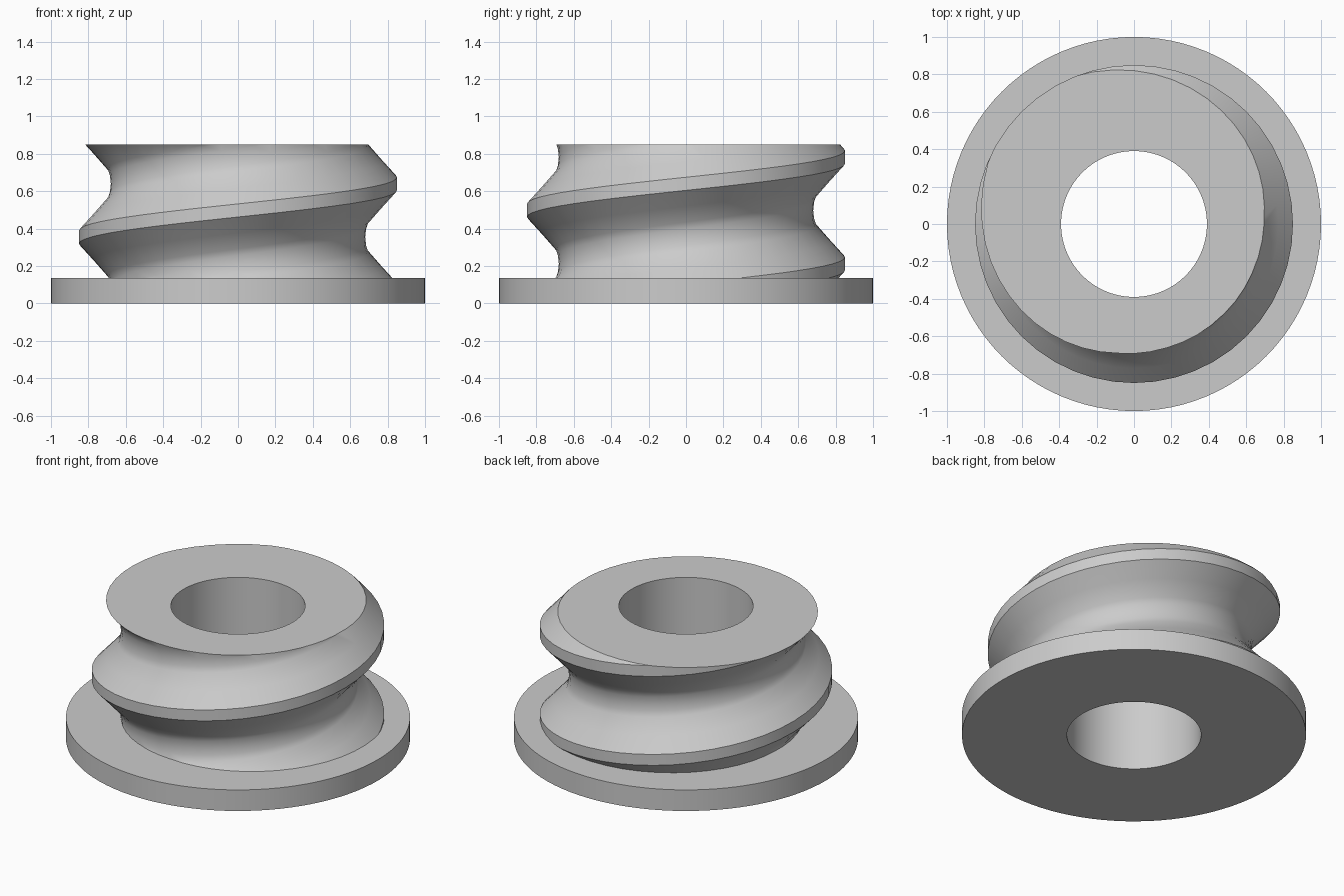
import bpy
import bmesh
from math import cos, sin, pi, radians
from mathutils import Matrix

cube = bpy.data.objects.get("Cube")
if cube:
    bpy.data.objects.remove(cube, do_unlink=True)

BORE = 0.39
FLANGE_TOP = 0.135
TOP = 0.85
PITCH = 0.57
CREST_Z = 0.64      # crest height on the +x side
STEPS = 48          # thread segments per turn

grey = bpy.data.materials.new("plain grey")
grey.use_nodes = True
colour = (0.6, 0.6, 0.6, 1)
grey.diffuse_color = colour
grey.node_tree.nodes["Principled BSDF"].inputs["Base Color"].default_value = colour


def finish(name, bm):
    bmesh.ops.recalc_face_normals(bm, faces=bm.faces[:])
    mesh = bpy.data.meshes.new(name)
    bm.to_mesh(mesh)
    bm.free()
    mesh.materials.append(grey)
    obj = bpy.data.objects.new(name, mesh)
    bpy.context.collection.objects.link(obj)
    bpy.ops.object.select_all(action="DESELECT")
    obj.select_set(True)
    bpy.context.view_layer.objects.active = obj
    bpy.ops.object.shade_smooth_by_angle(angle=radians(35))


def tube_wall(bm, radius, low, high, segments=96):
    """Add an open cylinder wall."""
    ring = bmesh.ops.create_circle(bm, segments=segments, radius=radius,
                                   matrix=Matrix.Translation((0, 0, low)))["verts"]
    edges = list({e for v in ring for e in v.link_edges})
    new = bmesh.ops.extrude_edge_only(bm, edges=edges)["geom"]
    for v in new:
        if isinstance(v, bmesh.types.BMVert):
            v.co.z = high


def cap(bm, height):
    """Fill between the outer and bore outlines at one height."""
    edges = [e for e in bm.edges if e.is_boundary
             and all(abs(v.co.z - height) < 1e-4 for v in e.verts)]
    bmesh.ops.triangle_fill(bm, edges=edges, use_beauty=True)


# Base flange
bm = bmesh.new()
tube_wall(bm, 1.0, 0, FLANGE_TOP)
tube_wall(bm, BORE, 0, FLANGE_TOP)
cap(bm, 0)
cap(bm, FLANGE_TOP)
finish("base_flange", bm)

# Helical thread: one tooth section (height offset, radius) swept round the axis
half = [(0.035, 0.85), (0.12, 0.772), (0.205, 0.697), (0.24, 0.685), (PITCH / 2, 0.68)]
section = [(-o, r) for o, r in reversed(half)] + half
bm = bmesh.new()
previous = None
for i in range(-2 * STEPS, 2 * STEPS + 1):
    a = 2 * pi * i / STEPS
    rise = CREST_Z + PITCH * i / STEPS
    row = [bm.verts.new((r * cos(a), r * sin(a), rise + o)) for o, r in section]
    if previous:
        for j in range(len(section) - 1):
            bm.faces.new((previous[j], row[j], row[j + 1], previous[j + 1]))
    previous = row
bmesh.ops.remove_doubles(bm, verts=bm.verts[:], dist=1e-4)

# Trim the thread flat at both ends, then add the bore and end faces
for height, direction in ((TOP, 1), (FLANGE_TOP, -1)):
    bmesh.ops.bisect_plane(bm, geom=bm.verts[:] + bm.edges[:] + bm.faces[:],
                           plane_co=(0, 0, height), plane_no=(0, 0, direction),
                           clear_outer=True)
tube_wall(bm, BORE, FLANGE_TOP, TOP)
cap(bm, FLANGE_TOP)
cap(bm, TOP)
finish("threaded_neck", bm)
